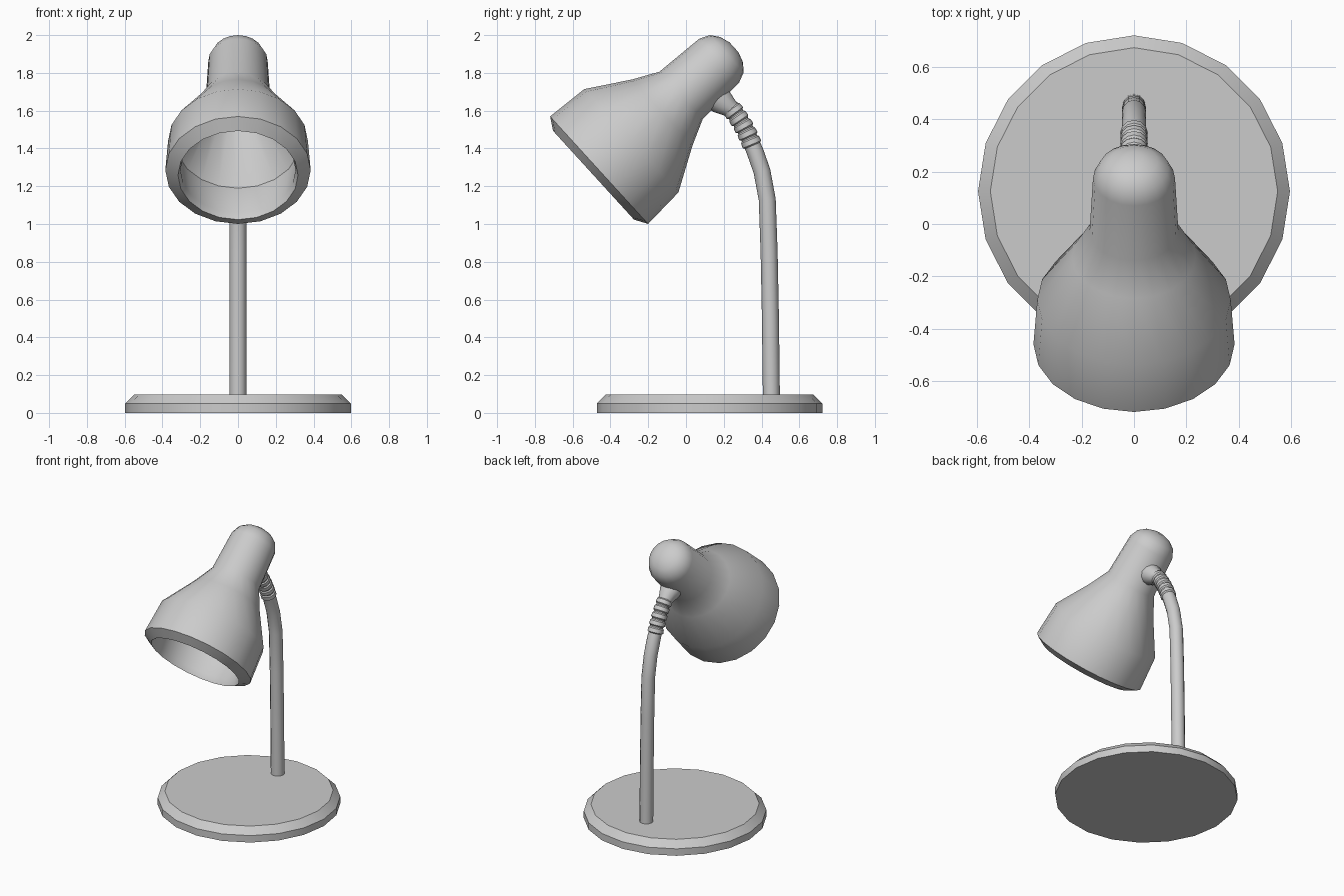
import bpy, bmesh
from math import sin, cos, pi, radians, atan2
from mathutils import Vector

if "Cube" in bpy.data.objects:
    bpy.data.objects.remove(bpy.data.objects["Cube"])


def loft(name, rings, sides):
    """Skin circles lying around the YZ plane; ring = (y, z, axis angle, radius)."""
    bm = bmesh.new()
    loops = []
    for y, z, a, r in rings:
        u, v = Vector((1, 0, 0)), Vector((0, -sin(a), cos(a)))
        c = Vector((0, y, z))
        loops.append([bm.verts.new(c + r * (cos(t) * u + sin(t) * v))
                      for t in (2 * pi * k / sides for k in range(sides))])
    for p, q in zip(loops, loops[1:]):
        for k in range(sides):
            n = (k + 1) % sides
            bm.faces.new((p[k], p[n], q[n], q[k]))
    bm.faces.new(loops[0])
    bm.faces.new(loops[-1])
    bmesh.ops.recalc_face_normals(bm, faces=bm.faces)
    me = bpy.data.meshes.new(name)
    bm.to_mesh(me)
    bm.free()
    ob = bpy.data.objects.new(name, me)
    bpy.context.collection.objects.link(ob)
    bpy.ops.object.select_all(action='DESELECT')
    ob.select_set(True)
    bpy.context.view_layer.objects.active = ob
    bpy.ops.object.shade_smooth_by_angle(angle=radians(31))
    return ob


def lathe(name, origin, angle, profile, sides):
    """Profile of (distance along axis, radius) revolved about a tilted axis."""
    y, z = origin
    return loft(name, [(y + d * cos(angle), z + d * sin(angle), angle, r)
                       for d, r in profile], sides)


# Round base with chamfered top edge
lathe("base", (0.125, 0), pi / 2,
      [(0, 0.597), (0.05, 0.597), (0.097, 0.55)], 20)

# Shade: hollow inside, bevelled rim, bell, neck and domed cap
tilt = atan2(0.674, 0.739)
lathe("shade", (-0.46, 1.285), tilt,
      [(0.60, 0.12), (0.55, 0.14), (0.22, 0.33), (0.0, 0.305), (-0.04, 0.318),
       (0.0, 0.385), (0.231, 0.37), (0.453, 0.237), (0.587, 0.17),
       (0.86, 0.157), (0.915, 0.133), (0.948, 0.09), (0.966, 0.035)], 20)

# Stem path, then a ribbed flexible section along its upper end
path = [(0.452, 0.09, 0.045), (0.447, 0.5, 0.045), (0.44, 0.85, 0.045),
        (0.43, 1.13, 0.045), (0.402, 1.28, 0.045), (0.365, 1.385, 0.045)]
start, end = Vector((0.352, 1.415)), Vector((0.235, 1.62))
bow = Vector((0.008, 0.005))
ribs = 5
for i in range(ribs):
    for f, r in ((0.0, 0.044), (0.15, 0.053), (0.7, 0.051), (0.85, 0.044)):
        t = (i + f) / ribs
        p = start.lerp(end, t) + bow * sin(pi * t)
        path.append((p.x, p.y, r))
path.append((end.x, end.y, 0.045))

rings = []
for i, (y, z, r) in enumerate(path):
    a, b = path[max(i - 1, 0)], path[min(i + 1, len(path) - 1)]
    rings.append((y, z, atan2(b[1] - a[1], b[0] - a[0]), r))
loft("stem", rings, 12)

# Flared socket joining the stem to the neck
lathe("socket", (0.245, 1.603), atan2(0.055, -0.07),
      [(0, 0.046), (0.02, 0.05), (0.075, 0.07), (0.16, 0.075)], 12)
